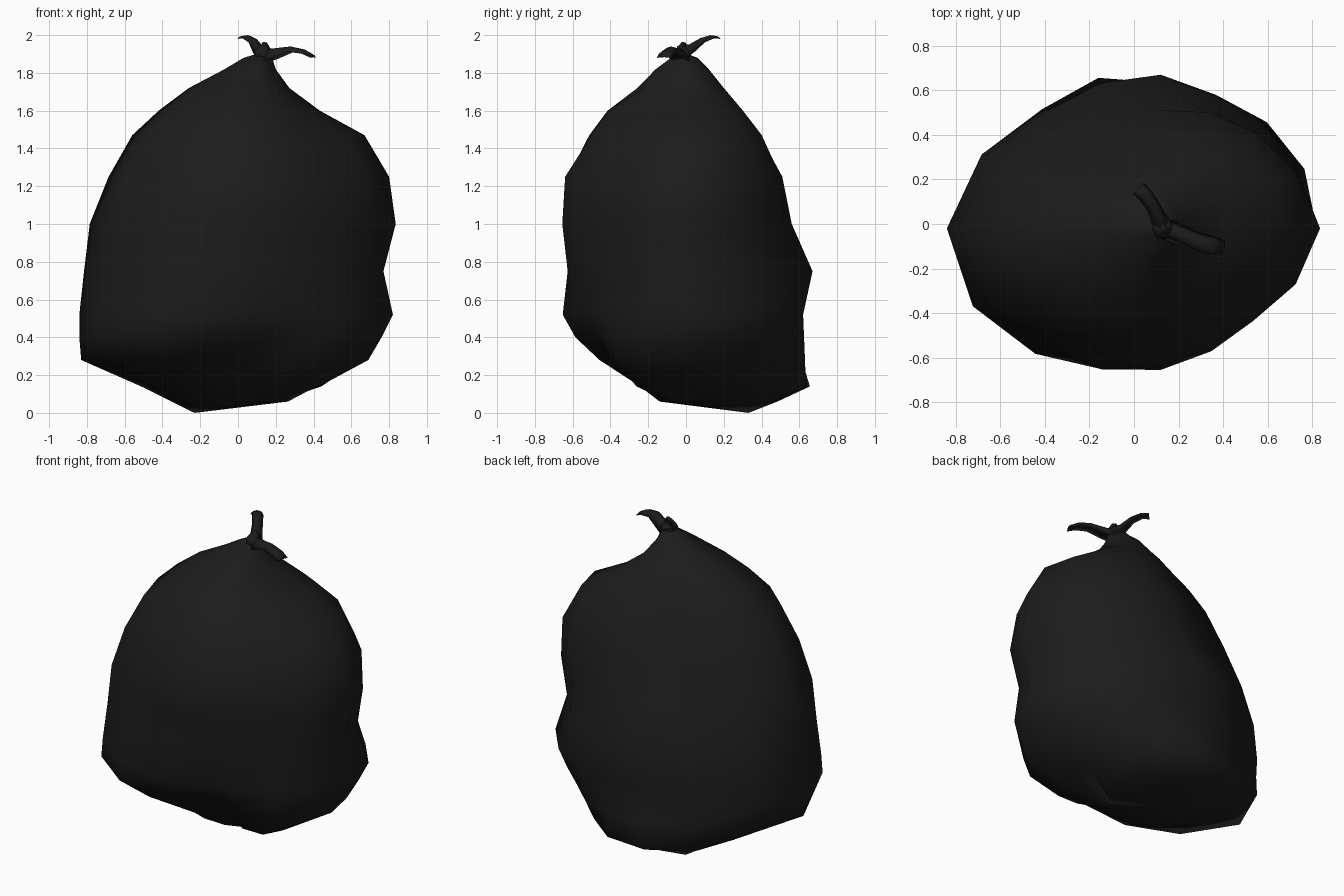
import bpy, bmesh, math
from mathutils import Vector

if "Cube" in bpy.data.objects:
    bpy.data.objects.remove(bpy.data.objects["Cube"])

mat = bpy.data.materials.new("black plastic")
mat.diffuse_color = (0.0115, 0.0115, 0.0115, 1)
mat.use_nodes = True
mat.node_tree.nodes["Principled BSDF"].inputs["Base Color"].default_value = mat.diffuse_color


def finish(name, bm):
    bmesh.ops.recalc_face_normals(bm, faces=bm.faces)
    me = bpy.data.meshes.new(name)
    bm.to_mesh(me)
    bm.free()
    me.materials.append(mat)
    for p in me.polygons:
        p.use_smooth = True
    ob = bpy.data.objects.new(name, me)
    bpy.context.collection.objects.link(ob)
    return ob


def bridge(bm, a, b):
    n = len(a)
    for i in range(n):
        bm.faces.new((a[i], a[(i + 1) % n], b[(i + 1) % n], b[i]))


# Sack: height, then reach from the origin in 8 compass directions
# (right, right-back, back, left-back, left, left-front, front, right-front)
LEVELS = [
    (0.06, .15, .28, .46, .47, .30, .10, .08, .20),
    (0.14, .43, .50, .635, .67, .45, .25, .21, .45),
    (0.28, .69, .65, .63, .65, .83, .56, .36, .62),
    (0.40, .76, .71, .625, .65, .84, .74, .48, .66),
    (0.52, .82, .76, .62, .66, .84, .74, .61, .67),
    (0.75, .77, .69, .67, .65, .815, .71, .585, .66),
    (1.00, .835, .68, .56, .53, .785, .69, .655, .70),
    (1.25, .80, .69, .51, .42, .685, .635, .64, .66),
    (1.47, .67, .59, .39, .32, .56, .53, .50, .54),
    (1.60, .42, .45, .30, .25, .42, .40, .41, .40),
    (1.72, .26, .27, .20, .16, .26, .25, .22, .26),
    (1.82, .20, .17, .12, .06, .07, .08, .16, .18),
    (1.88, .18, .13, .06, -.03, -.03, -.02, .08, .14),
]
AXIS = Vector((0.12, -0.02, 0))
bm = bmesh.new()
rings = []
for z, *reach in LEVELS:
    rad = []
    for k, r in enumerate(reach):
        a = k * math.pi / 4
        d = Vector((math.cos(a), math.sin(a), 0))
        rad.append((r * (0.98 if k % 2 else 1)) - AXIS.dot(d))
    ring = []
    for i in range(16):
        k, a = i // 2, i * math.pi / 8
        r = rad[k]
        if i % 2:  # smooth in-between point
            r = (9 * (rad[k] + rad[(k + 1) % 8]) - rad[k - 1] - rad[(k + 2) % 8]) / 16
        ring.append(bm.verts.new(AXIS + Vector((r * math.cos(a), r * math.sin(a), z))))
    if rings:
        bridge(bm, rings[-1], ring)
    rings.append(ring)
low = bm.verts.new((-0.23, 0.33, 0))
top = bm.verts.new((0.13, -0.02, 1.91))
for i in range(16):
    bm.faces.new((low, rings[0][(i + 1) % 16], rings[0][i]))
    bm.faces.new((top, rings[-1][i], rings[-1][(i + 1) % 16]))
finish("sack", bm)

# Knot pinching the neck
bm = bmesh.new()
bmesh.ops.create_uvsphere(bm, u_segments=10, v_segments=6, radius=0.048)
for v in bm.verts:
    v.co += Vector((0.13, -0.02, 1.895))
finish("knot", bm)


# Tie ends: flattened tapering strips with a slight fold
def tie_end(name, path, widths, thick):
    bm = bmesh.new()
    prev = None
    pts = [Vector(p) for p in path]
    for i, p in enumerate(pts):
        t = (pts[min(i + 1, len(pts) - 1)] - pts[max(i - 1, 0)]).normalized()
        side = t.cross(Vector((0, 0, 1))).normalized()
        up = side.cross(t)
        w, h = widths[i], thick[i]
        ring = [bm.verts.new(p + side * w * a + up * h * b) for a, b in
                ((1, -.6), (.5, .6), (0, 1), (-.5, .6), (-1, -.6), (0, -.2))]
        if prev:
            bridge(bm, prev, ring)
        else:
            bm.faces.new(ring)
        prev = ring
    bm.faces.new(prev)
    finish(name, bm)


tie_end("long_tie_end",
        [(.12, -.01, 1.88), (.19, -.04, 1.895), (.28, -.08, 1.922), (.35, -.10, 1.91), (.40, -.115, 1.885)],
        [.05, .045, .045, .045, .042], [.05, .035, .018, .014, .01])
tie_end("short_tie_end",
        [(.14, -.03, 1.90), (.11, .03, 1.93), (.085, .08, 1.97), (.05, .13, 1.99), (.02, .16, 1.985)],
        [.045, .035, .032, .034, .035], [.045, .025, .015, .01, .01])
tie_end("knot_tip",
        [(.13, -.03, 1.88), (.135, -.02, 1.93), (.14, -.015, 1.962)],
        [.05, .035, .012], [.05, .03, .01])
